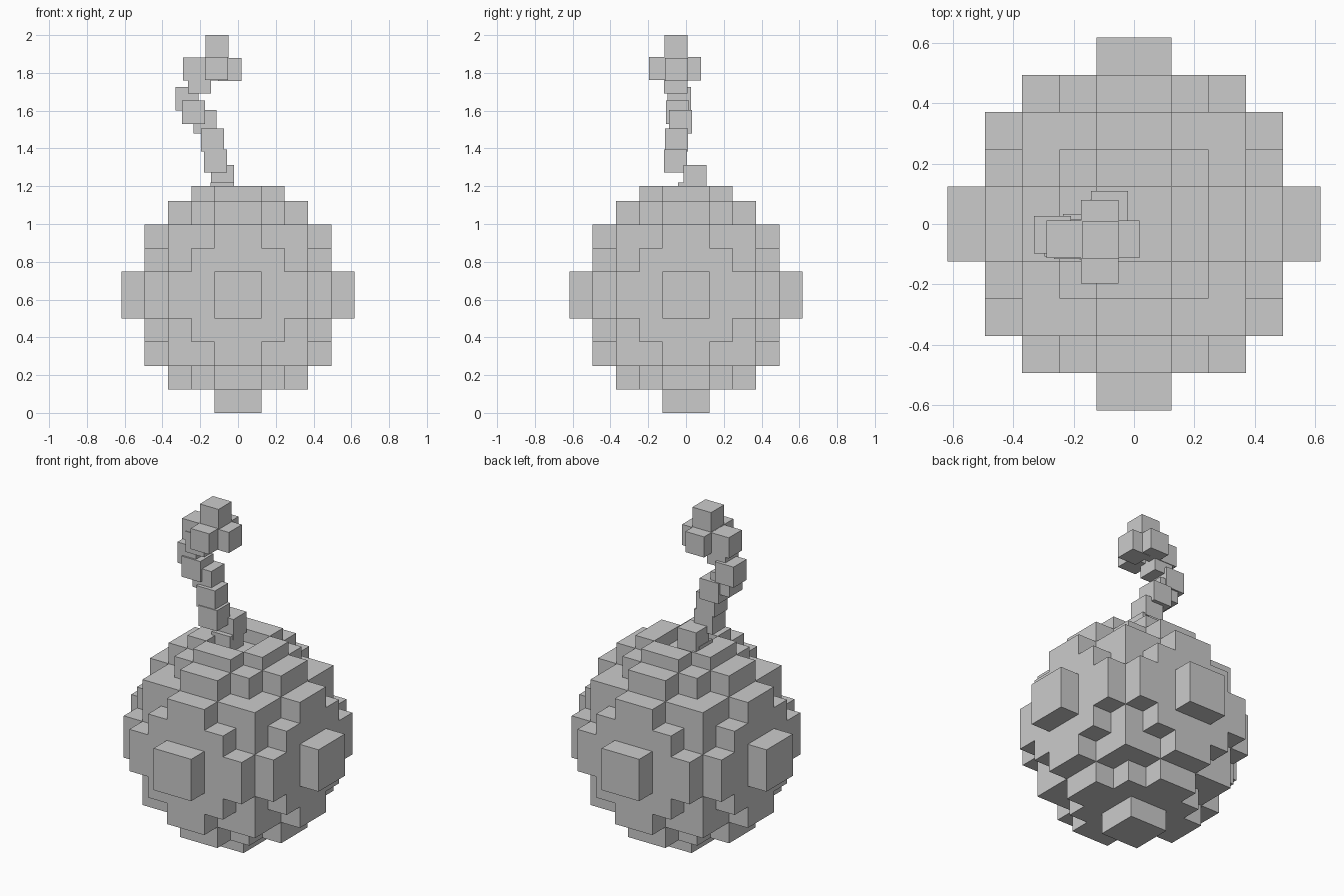
import bpy, bmesh
from mathutils import Vector

if "Cube" in bpy.data.objects:
    bpy.data.objects.remove(bpy.data.objects["Cube"])

VX, VZ, CZ = 0.1236, 0.1247, 0.6235   # voxel width, voxel height, ball centre height
N = 5                                 # ball radius in voxels


def finish(name, bm):
    bmesh.ops.recalc_face_normals(bm, faces=bm.faces)
    me = bpy.data.meshes.new(name)
    bm.to_mesh(me)
    bm.free()
    ob = bpy.data.objects.new(name, me)
    bpy.context.scene.collection.objects.link(ob)
    return ob


def add_box(bm, lo, hi):
    lo, hi = Vector(lo), Vector(hi)
    vs = bmesh.ops.create_cube(bm, size=1)["verts"]
    for v in vs:
        v.co = Vector(((lo[i] + hi[i]) / 2 + v.co[i] * (hi[i] - lo[i])) for i in range(3))


# Ball: stepped voxel sphere, with one flat knob on each side except the top
def filled(i, j, k):
    p = (i + 0.5, j + 0.5, k + 0.5)
    a = sorted(abs(c) for c in p)
    if a[2] > N:
        return False
    if a == [0.5, 0.5, 4.5]:
        return k != N - 1
    return sum(c * c for c in p) < 19


bm = bmesh.new()
cells = range(-N, N)
for i in cells:
    for j in cells:
        for k in cells:
            if not filled(i, j, k):
                continue
            for ax in range(3):
                for side in (0, 1):
                    nb = [i, j, k]
                    nb[ax] += 2 * side - 1
                    if filled(*nb):
                        continue
                    u, w = (ax + 1) % 3, (ax + 2) % 3
                    quad = []
                    for du, dw in ((0, 0), (1, 0), (1, 1), (0, 1)):
                        q = [i, j, k]
                        q[ax] += side
                        q[u] += du
                        q[w] += dw
                        quad.append(bm.verts.new((q[0] * VX, q[1] * VX, CZ + q[2] * VZ)))
                    if not side:
                        quad.reverse()
                    bm.faces.new(quad)
bmesh.ops.remove_doubles(bm, verts=bm.verts, dist=0.001)
bmesh.ops.dissolve_limit(bm, angle_limit=0.01, verts=bm.verts, edges=bm.edges)
finish("bomb_ball", bm)

# Collar: four bars around the fuse hole
bm = bmesh.new()
z0, z1 = CZ + 4 * VZ, 1.2
for s in (-1, 1):
    a, b = sorted((s * VX, s * 2 * VX))
    add_box(bm, (a, -VX, z0), (b, VX, z1))
    add_box(bm, (-VX, a, z0), (VX, b, z1))
finish("fuse_collar", bm)


# Fuse and spark: loose chains of equal cubes, given by their lowest corners
def cube_chain(name, corners, s=0.123):
    bm = bmesh.new()
    for c in corners:
        add_box(bm, c, [v + s for v in c])
    finish(name, bm)


cube_chain("fuse", [
    (-0.145, -0.042, 1.097), (-0.143, -0.014, 1.190), (-0.180, -0.117, 1.272),
    (-0.197, -0.112, 1.383), (-0.236, -0.090, 1.480), (-0.297, -0.107, 1.530),
    (-0.332, -0.097, 1.601), (-0.265, -0.116, 1.690)])
cube_chain("spark", [
    (-0.172, -0.114, 1.877), (-0.290, -0.112, 1.759), (-0.105, -0.112, 1.757),
    (-0.175, -0.197, 1.762), (-0.175, -0.043, 1.760)])
